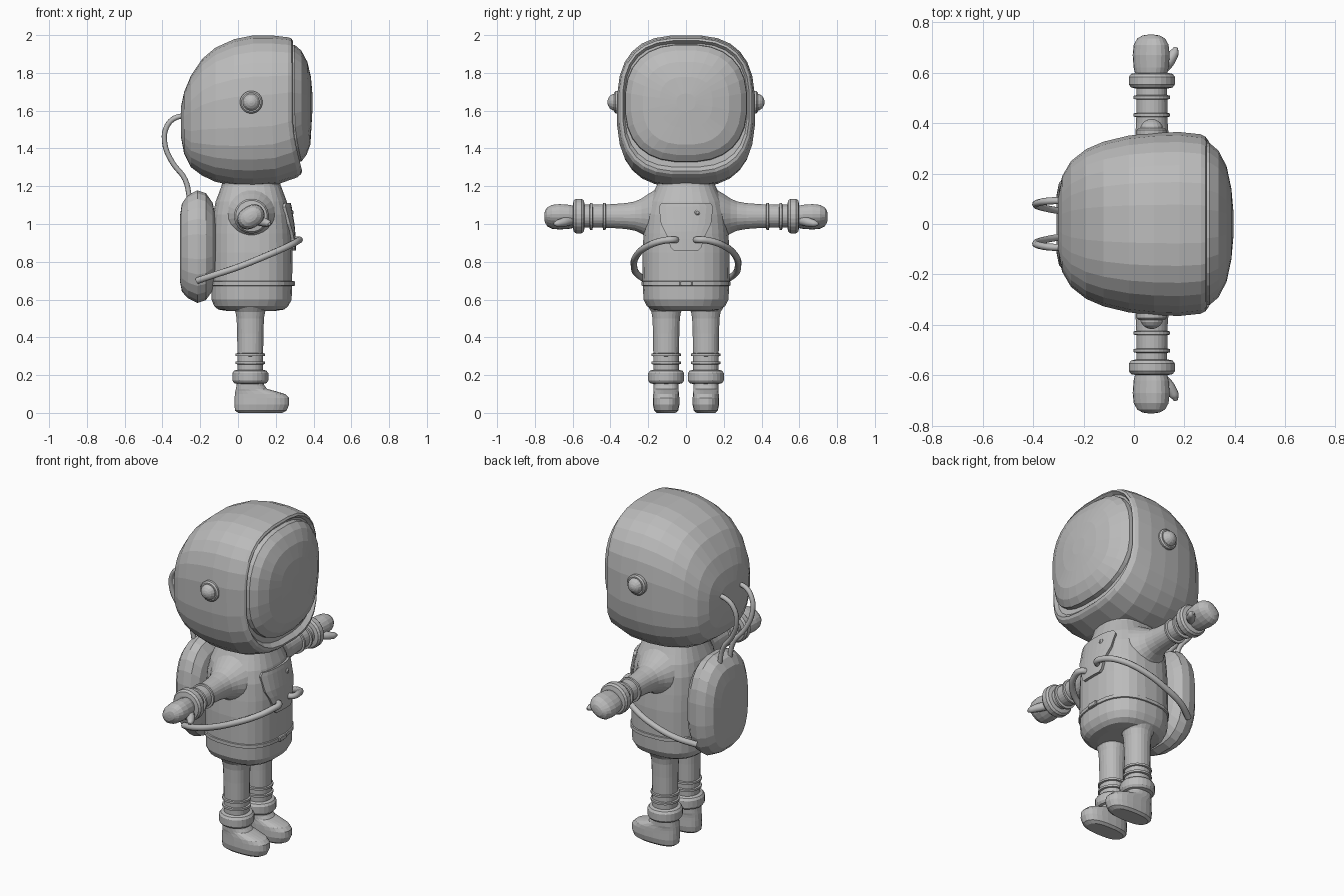
import bpy, bmesh, math
from mathutils import Vector

suit = bpy.data.materials.new("suit grey")
suit.diffuse_color = (0.5, 0.5, 0.5, 1)


def add_mesh(name, bm):
    bmesh.ops.recalc_face_normals(bm, faces=bm.faces)
    me = bpy.data.meshes.new(name)
    bm.to_mesh(me)
    bm.free()
    me.materials.append(suit)
    ob = bpy.data.objects.new(name, me)
    bpy.context.collection.objects.link(ob)
    return ob


def loft(name, axis, rings, n=24, p=2.0, rot=0.0, warp=None):
    """Skin superellipse rings (pos, centre_a, centre_b, half_a, half_b) along an axis."""
    bm = bmesh.new()
    prev = None
    for i, (pos, ca, cb, ha, hb) in enumerate(rings):
        ring = []
        for k in range(n):
            t = 2 * math.pi * (k + 0.5) / n
            c, s = math.cos(t), math.sin(t)
            a = ha * math.copysign(abs(c) ** (2 / p), c)
            b = hb * math.copysign(abs(s) ** (2 / p), s)
            a, b = (ca + a * math.cos(rot) - b * math.sin(rot),
                    cb + a * math.sin(rot) + b * math.cos(rot))
            co = {'x': (pos, a, b), 'y': (a, pos, b), 'z': (a, b, pos)}[axis]
            ring.append(bm.verts.new(warp(co) if warp else co))
        if prev:
            for k in range(n):
                j = (k + 1) % n
                bm.faces.new((prev[k], prev[j], ring[j], ring[k]))
        if i in (0, len(rings) - 1):
            bm.faces.new(ring)
        prev = ring
    return add_mesh(name, bm)


def round_loft(name, axis, ca, cb, prof, n=24):
    return loft(name, axis, [(q, ca, cb, r, r) for q, r in prof], n)


def tube(name, pts, radius, scales=None):
    cu = bpy.data.curves.new(name, 'CURVE')
    cu.dimensions = '3D'
    cu.bevel_depth = radius
    cu.bevel_resolution = 2
    cu.resolution_u = 5
    cu.use_fill_caps = True
    sp = cu.splines.new('BEZIER')
    sp.bezier_points.add(len(pts) - 1)
    for i, (bp, co) in enumerate(zip(sp.bezier_points, pts)):
        bp.co = co
        bp.handle_left_type = bp.handle_right_type = 'AUTO'
        if scales:
            bp.radius = scales[i]
    cu.materials.append(suit)
    ob = bpy.data.objects.new(name, cu)
    bpy.context.collection.objects.link(ob)
    bpy.ops.object.select_all(action='DESELECT')
    ob.select_set(True)
    bpy.context.view_layer.objects.active = ob
    bpy.ops.object.convert(target='MESH')


# Helmet: rings along x, chin pushed forward
def chin(co):
    x, y, z = co
    f = min(max((x - 0.12) / 0.15, 0), 1)
    return (x + 0.05 * f * min(max((1.55 - z) / 0.27, 0), 1) ** 1.5, y, z)


def span(rows):
    return [(x, 0, (t + b) / 2, w, (t - b) / 2) for x, w, t, b in rows]


loft("helmet", 'x', span([
    (-0.302, 0.10, 1.62, 1.46), (-0.285, 0.19, 1.70, 1.37), (-0.25, 0.25, 1.785, 1.30),
    (-0.19, 0.298, 1.875, 1.255), (-0.12, 0.328, 1.935, 1.222), (-0.02, 0.352, 1.98, 1.20),
    (0.08, 0.363, 2.0, 1.195), (0.18, 0.366, 2.0, 1.205), (0.265, 0.357, 1.99, 1.245),
    (0.283, 0.347, 1.984, 1.262), (0.29, 0.336, 1.972, 1.278), (0.272, 0.325, 1.958, 1.30)]),
    n=28, p=2.8, warp=chin)
loft("visor", 'x', span([
    (0.26, 0.325, 1.952, 1.325), (0.30, 0.322, 1.95, 1.33), (0.335, 0.292, 1.92, 1.365),
    (0.367, 0.23, 1.86, 1.42), (0.386, 0.14, 1.78, 1.51), (0.394, 0.05, 1.69, 1.60)]),
    n=28, p=2.5, warp=chin)

# Torso, with a lookup so the plate and belt follow it
TORSO = [(0.54, 0.07, 0.13, 0.14), (0.547, 0.07, 0.175, 0.18), (0.565, 0.07, 0.197, 0.208),
         (0.6, 0.072, 0.213, 0.226), (0.7, 0.073, 0.215, 0.231), (0.85, 0.074, 0.215, 0.232),
         (0.95, 0.073, 0.213, 0.225), (1.05, 0.071, 0.205, 0.215), (1.12, 0.07, 0.189, 0.197),
         (1.17, 0.07, 0.17, 0.172), (1.205, 0.07, 0.157, 0.155), (1.24, 0.07, 0.155, 0.155)]
loft("torso", 'z', [(z, c, 0, hx, hy) for z, c, hx, hy in TORSO], n=28, p=2.6)


def front_x(y, z):
    for (z0, *a), (z1, *b) in zip(TORSO, TORSO[1:]):
        if z0 <= z <= z1:
            c, hx, hy = [u + (v - u) * (z - z0) / (z1 - z0) for u, v in zip(a, b)]
            return c + hx * (1 - (abs(y) / hy) ** 2.6) ** (1 / 2.6)


# Chest plate with button
bm = bmesh.new()
grid = [[bm.verts.new((front_x(w * k / 4, z) + 0.01, w * k / 4, z)) for k in range(-4, 5)]
        for z, w in [(1.11, 0.125), (1.09, 0.14), (1.0, 0.13), (0.96, 0.11),
                     (0.92, 0.092), (0.875, 0.08), (0.86, 0.065)]]
for r0, r1 in zip(grid, grid[1:]):
    for k in range(8):
        bm.faces.new((r0[k], r0[k + 1], r1[k + 1], r1[k]))
plate = add_mesh("chest_plate", bm)
sol = plate.modifiers.new("thickness", 'SOLIDIFY')
sol.thickness = 0.016
sol.offset = 0
round_loft("chest_button", 'x', 0.06, 1.06,
           [(0.26, 0.015), (0.287, 0.015), (0.293, 0.008)], 12)

# Belt and buckle
loft("belt", 'z', [(z, 0.073, 0, 0.215 + d, 0.231 + d)
                   for z, d in [(0.673, 0), (0.675, 0.006), (0.695, 0.006), (0.697, 0)]],
     n=28, p=2.6)
loft("belt_buckle", 'x', [(0.27, 0, 0.685, 0.035, 0.014), (0.298, 0, 0.685, 0.035, 0.014),
                          (0.302, 0, 0.685, 0.03, 0.01)], n=12, p=6)

# Backpack
loft("backpack", 'x', [
    (-0.308, 0, 0.87, 0.11, 0.17), (-0.297, 0, 0.875, 0.165, 0.235),
    (-0.265, 0, 0.88, 0.20, 0.275), (-0.215, 0, 0.88, 0.215, 0.30),
    (-0.17, 0, 0.88, 0.21, 0.285), (-0.135, 0, 0.88, 0.18, 0.235),
    (-0.115, 0, 0.88, 0.12, 0.15)], n=24, p=2.7)

for s, side in ((1, "left"), (-1, "right")):
    # Ear knob on the helmet
    round_loft(side + "_ear_disc", 'y', 0.07, 1.645,
               [(s * 0.34, 0.06), (s * 0.372, 0.06), (s * 0.38, 0.052)], 20)
    round_loft(side + "_ear_knob", 'y', 0.07, 1.645,
               [(s * 0.37, 0.046), (s * 0.388, 0.044), (s * 0.403, 0.034),
                (s * 0.412, 0.02), (s * 0.416, 0.006)], 16)

    # Arm flaring into the shoulder, bands and cuff
    round_loft(side + "_arm", 'y', 0.071, 1.042,
               [(s * y, r) for y, r in [(0.10, 0.17), (0.16, 0.142), (0.20, 0.118), (0.235, 0.094),
                                        (0.27, 0.078), (0.32, 0.069), (0.40, 0.063), (0.58, 0.06)]])
    for i, y in enumerate((0.432, 0.502)):
        round_loft(f"{side}_arm_band_{i + 1}", 'y', 0.071, 1.04,
                   [(s * (y + d), r) for d, r in [(-0.009, 0.06), (-0.006, 0.073),
                                                  (0.006, 0.073), (0.009, 0.06)]])
    round_loft(side + "_wrist_cuff", 'y', 0.071, 1.042,
               [(s * y, r) for y, r in [(0.537, 0.065), (0.541, 0.083), (0.553, 0.092),
                                        (0.583, 0.092), (0.595, 0.083), (0.599, 0.06)]])
    # Mitten and thumb
    loft(side + "_hand", 'y',
         [(s * y, 0.068, 1.038, a, b) for y, a, b in [
             (0.58, 0.06, 0.05), (0.62, 0.072, 0.055), (0.67, 0.076, 0.058), (0.71, 0.072, 0.054),
             (0.735, 0.058, 0.042), (0.747, 0.036, 0.025), (0.75, 0.014, 0.01)]],
         n=20, p=2.3, rot=0.6)
    tube(side + "_thumb", [(0.10, s * 0.605, 1.02), (0.137, s * 0.645, 1.01),
                           (0.16, s * 0.68, 1.003), (0.166, s * 0.70, 1.0)],
         0.025, (1, 1, 0.75, 0.3))

    # Leg, bands and cuff
    cy = s * 0.105
    loft(side + "_leg", 'z', [(z, 0.065, cy, r, r) for z, r in [
        (0.13, 0.066), (0.25, 0.068), (0.42, 0.07), (0.50, 0.073), (0.535, 0.079), (0.56, 0.095)]],
        p=2.2)
    for i, z in enumerate((0.265, 0.308)):
        round_loft(f"{side}_leg_band_{i + 1}", 'z', 0.065, cy,
                   [(z + d, r) for d, r in [(-0.009, 0.065), (-0.006, 0.079),
                                            (0.006, 0.079), (0.009, 0.065)]])
    round_loft(side + "_ankle_cuff", 'z', 0.065, cy,
               [(0.153, 0.07), (0.158, 0.087), (0.171, 0.096), (0.21, 0.096),
                (0.223, 0.087), (0.228, 0.07)])
    # Boot
    loft(side + "_boot", 'z', [(z, (a + b) / 2, cy, (b - a) / 2, w) for z, a, b, w in [
        (0.0, 0.0, 0.235, 0.05), (0.012, -0.017, 0.258, 0.064), (0.045, -0.02, 0.272, 0.071),
        (0.08, -0.019, 0.27, 0.07), (0.1, -0.017, 0.25, 0.069), (0.115, -0.015, 0.20, 0.067),
        (0.127, -0.012, 0.155, 0.067), (0.145, -0.008, 0.14, 0.067), (0.19, -0.004, 0.133, 0.067)]],
        p=2.5)

    # Hose from chest plate round to the backpack
    tube(side + "_waist_hose", [
        (0.285, s * 0.05, 0.915), (0.32, s * 0.065, 0.917), (0.318, s * 0.12, 0.912),
        (0.27, s * 0.20, 0.885), (0.15, s * 0.262, 0.832), (0.0, s * 0.275, 0.772),
        (-0.12, s * 0.255, 0.732), (-0.215, s * 0.205, 0.70)], 0.018)
    # Hose from backpack up to the helmet
    tube(side + "_air_hose", [
        (-0.27, s * 0.092, 1.57), (-0.325, s * 0.092, 1.565), (-0.375, s * 0.085, 1.52),
        (-0.388, s * 0.075, 1.43), (-0.35, s * 0.062, 1.33), (-0.28, s * 0.05, 1.235),
        (-0.255, s * 0.048, 1.13)], 0.014)
